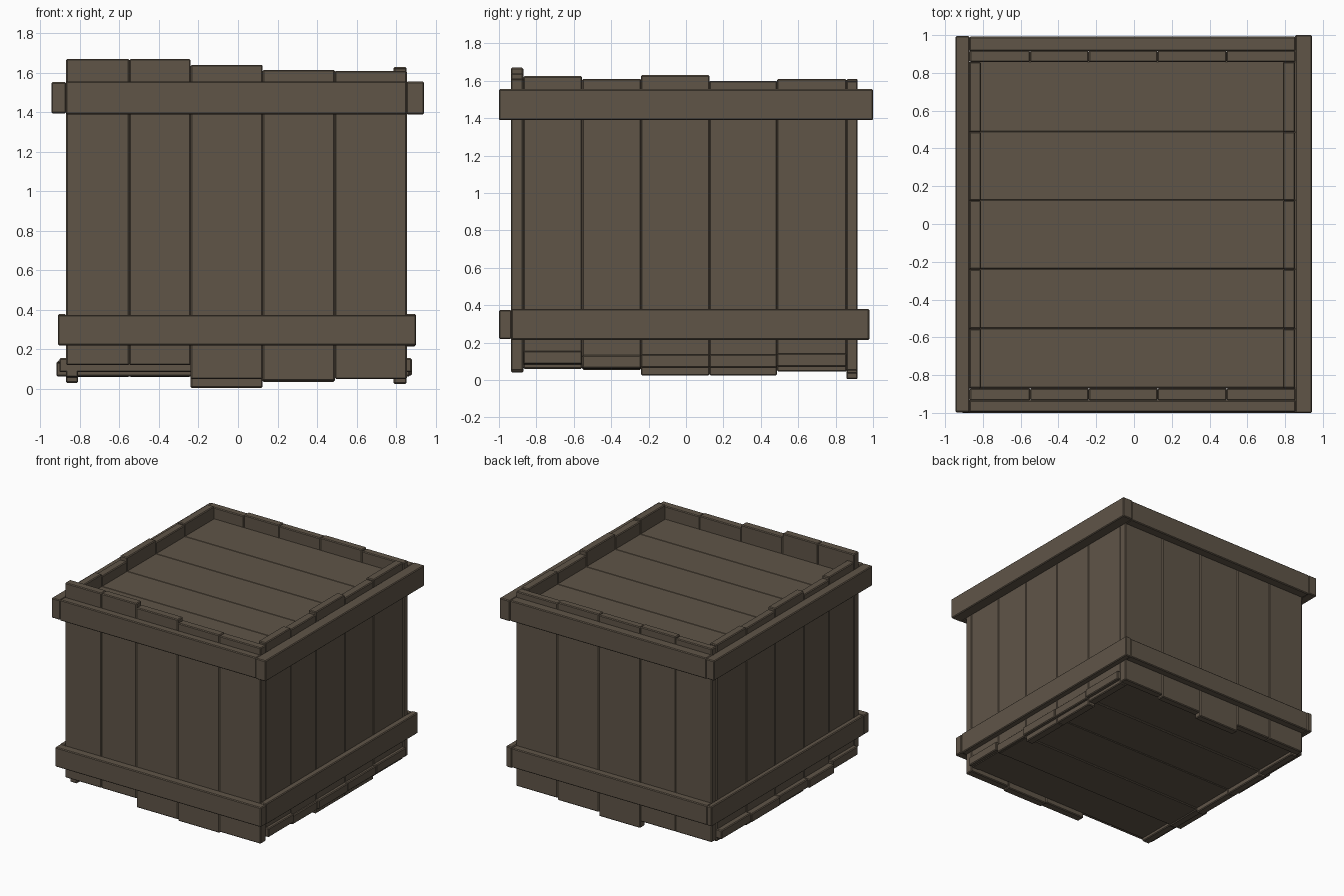
import bpy, bmesh

wood = bpy.data.materials.new("dark_brown_wood")
wood.diffuse_color = (0.115, 0.09, 0.064, 1)


def box(name, x, y, z):
    """Bevelled plank between (min, max) pairs."""
    bm = bmesh.new()
    bmesh.ops.create_cube(bm, size=1)
    for v in bm.verts:
        v.co = [r[0] if c < 0 else r[1] for c, r in zip(v.co, (x, y, z))]
    bmesh.ops.bevel(bm, geom=bm.edges[:], offset=0.006, segments=1, affect='EDGES')
    me = bpy.data.meshes.new(name)
    bm.to_mesh(me)
    bm.free()
    me.materials.append(wood)
    ob = bpy.data.objects.new(name, me)
    bpy.context.collection.objects.link(ob)
    return ob


XS = [-0.87, -0.55, -0.24, 0.125, 0.49, 0.855]
YS = [-0.87, -0.555, -0.24, 0.125, 0.487, 0.858]

# Front and back wall planks: uneven tops and bottoms
front_z = [(0.12, 1.67), (0.12, 1.67), (0.05, 1.64), (0.04, 1.615), (0.05, 1.61)]
back_z = [(0.06, 1.60), (0.06, 1.61), (0.005, 1.605), (0.035, 1.61), (0.05, 1.60)]
for name, y, zs in (("front_plank", (-0.935, -0.87), front_z),
                    ("back_plank", (0.858, 0.918), back_z)):
    for i, z in enumerate(zs):
        box(f"{name}_{i + 1}", (XS[i], XS[i + 1]), y, z)

# Side wall planks
right_z = [(0.08, 1.625), (0.06, 1.61), (0.025, 1.63), (0.025, 1.60), (0.045, 1.61)]
left_z = [(0.06, 1.61), (0.055, 1.59), (0.03, 1.62), (0.03, 1.60), (0.045, 1.61)]
for name, x, zs in (("right_plank", (0.788, 0.853), right_z),
                    ("left_plank", (-0.872, -0.81), left_z)):
    for i, z in enumerate(zs):
        box(f"{name}_{i + 1}", x, (YS[i], YS[i + 1]), z)

# Floor boards poke through the side walls; lid boards sit inside the rim
floor_z = [0.085, 0.063, 0.067, 0.067, 0.073]
floor_x = [(-0.905, 0.88), (-0.92, 0.87), (-0.91, 0.88), (-0.92, 0.875), (-0.915, 0.88)]
for i in range(5):
    box(f"floor_board_{i + 1}", floor_x[i], (YS[i], YS[i + 1]),
        (floor_z[i], floor_z[i] + 0.07))
    box(f"lid_board_{i + 1}", (-0.84, 0.82), (YS[i], YS[i + 1] + 0.005), (1.44, 1.51))

# Upper bands: side bands run full depth
box("upper_band_left", (-0.945, -0.87), (-0.997, 0.995), (1.395, 1.553))
box("upper_band_right", (0.853, 0.942), (-1.0, 1.0), (1.39, 1.555))
box("upper_band_front", (-0.872, 0.855), (-0.995, -0.933), (1.39, 1.556))
box("upper_band_back", (-0.872, 0.855), (0.916, 0.992), (1.39, 1.555))

# Lower bands: front band overlaps the side bands
box("lower_band_front", (-0.912, 0.902), (-1.0, -0.933), (0.22, 0.375))
box("lower_band_left", (-0.912, -0.87), (-0.933, 0.98), (0.22, 0.378))
box("lower_band_right", (0.85, 0.9), (-0.933, 0.98), (0.215, 0.38))
box("lower_band_back", (-0.872, 0.852), (0.916, 0.978), (0.22, 0.375))
